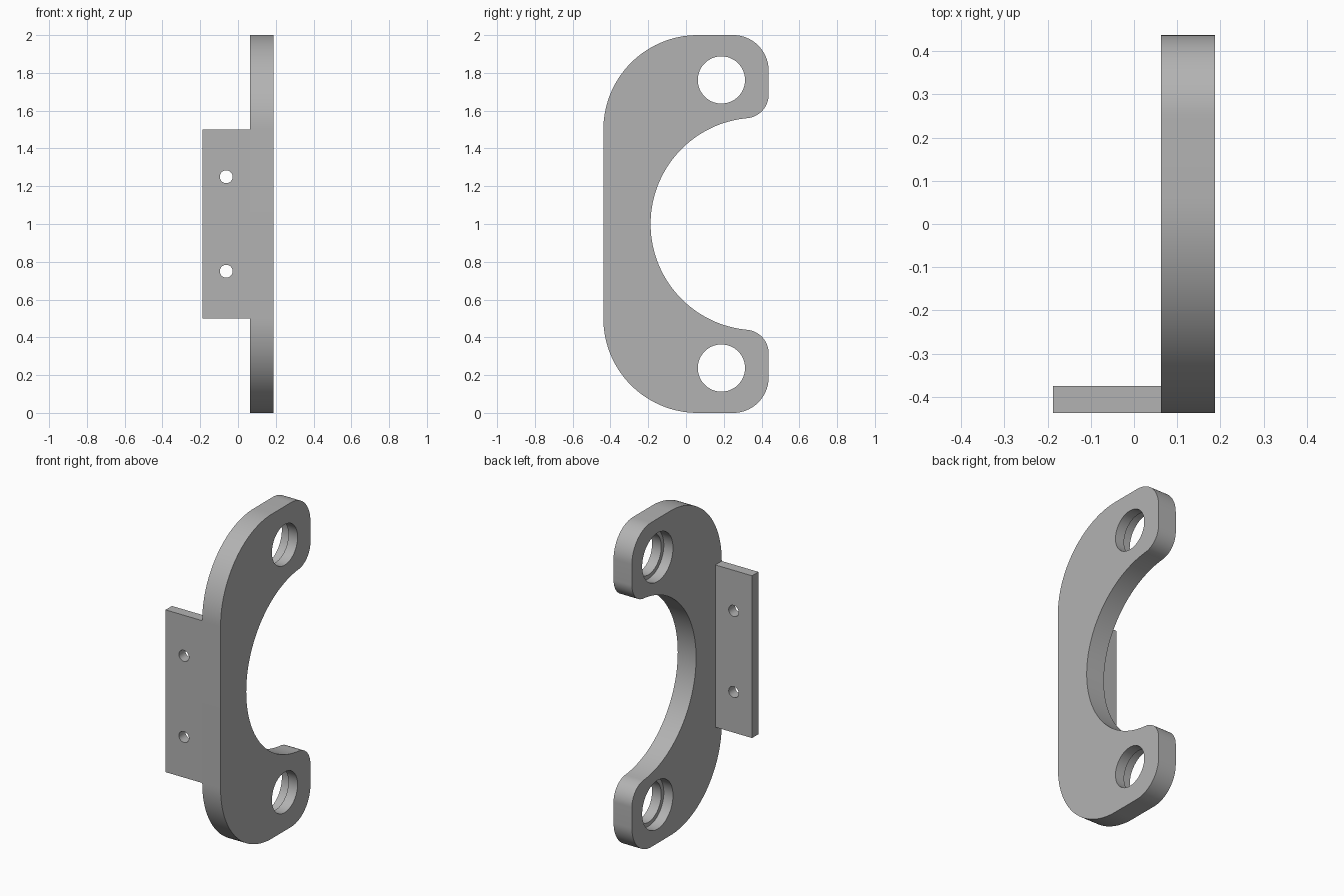
import bpy, bmesh
from math import sin, cos, pi, sqrt, atan2

cube = bpy.data.objects.get("Cube")
if cube:
    bpy.data.objects.remove(cube, do_unlink=True)

grey = bpy.data.materials.new("plain grey")
grey.use_nodes = True
colour = (0.45, 0.45, 0.45, 1)
grey.diffuse_color = colour
grey.node_tree.nodes["Principled BSDF"].inputs["Base Color"].default_value = colour


def arc(cy, cz, r, start, end, n):
    """Points on an arc, angles in radians."""
    steps = [start + (end - start) * i / n for i in range(n + 1)]
    return [(cy + r * cos(a), cz + r * sin(a)) for a in steps]


def extrude(name, points, offset):
    """Extrude a closed 3D outline into a solid."""
    bm = bmesh.new()
    face = bm.faces.new([bm.verts.new(p) for p in points])
    result = bmesh.ops.extrude_face_region(bm, geom=[face])
    moved = [v for v in result["geom"] if isinstance(v, bmesh.types.BMVert)]
    bmesh.ops.translate(bm, verts=moved, vec=offset)
    bmesh.ops.recalc_face_normals(bm, faces=bm.faces)
    mesh = bpy.data.meshes.new(name)
    bm.to_mesh(mesh)
    bm.free()
    mesh.materials.append(grey)
    obj = bpy.data.objects.new(name, mesh)
    bpy.context.collection.objects.link(obj)
    return obj


def drill(target, name, centre, radius, depth, axis):
    """Cut a round hole along x or y with a hidden cutter."""
    turn = (0, pi / 2, 0) if axis == "x" else (pi / 2, 0, 0)
    bpy.ops.mesh.primitive_cylinder_add(vertices=64, radius=radius, depth=depth,
                                        location=centre, rotation=turn)
    cutter = bpy.context.object
    cutter.name = name
    cutter.data.materials.append(grey)
    mod = target.modifiers.new(name, "BOOLEAN")
    mod.object = cutter
    mod.solver = "EXACT"
    bpy.context.view_layer.objects.active = target
    bpy.ops.object.modifier_apply(modifier=mod.name)
    bpy.data.objects.remove(cutter, do_unlink=True)


# Upper half of the C-shaped outline, from the inner curve round to the back edge
front, back, inner, x0, thick = -0.4375, 0.4375, -0.1875, 0.0625, 0.125
mouth_r, tip_r = 0.5625, 0.125
mouth_y, tip_y = inner + mouth_r, back - tip_r
tip_z = 1 + sqrt((mouth_r + tip_r) ** 2 - (tip_y - mouth_y) ** 2)
meet = atan2(tip_z - 1, tip_y - mouth_y)
upper = arc(mouth_y, 1, mouth_r, pi, meet, 40)
upper += arc(tip_y, tip_z, tip_r, meet - pi, 0, 20)[1:]
upper += arc(0.25, 1.8125, 0.1875, 0, pi / 2, 20)
upper += arc(front + 0.5, 1.5, 0.5, pi / 2, pi, 40)
lower = [(y, 2 - z) for y, z in reversed(upper[1:])]
bracket = extrude("c_bracket", [(x0, y, z) for y, z in upper + lower], (thick, 0, 0))

# Counterbored end holes
for z in (0.2375, 1.7625):
    drill(bracket, "bore", (x0 + thick / 2, 0.1875, z), 0.125, 0.4, "x")
    drill(bracket, "counterbore", (x0, 0.1875, z), 0.15, 0.125, "x")

# Side mounting flange with two screw holes
flange = extrude("mounting_flange",
                 [(-0.1875, front, 0.5), (x0, front, 0.5), (x0, front, 1.5), (-0.1875, front, 1.5)],
                 (0, 0.0625, 0))
for z in (0.75, 1.25):
    drill(flange, "screw_hole", (-0.0625, front, z), 0.034, 0.4, "y")

# Smooth curved walls, sharp rims
for obj in (bracket, flange):
    bpy.ops.object.select_all(action="DESELECT")
    obj.select_set(True)
    bpy.context.view_layer.objects.active = obj
    bpy.ops.object.shade_smooth_by_angle(angle=pi / 6)
